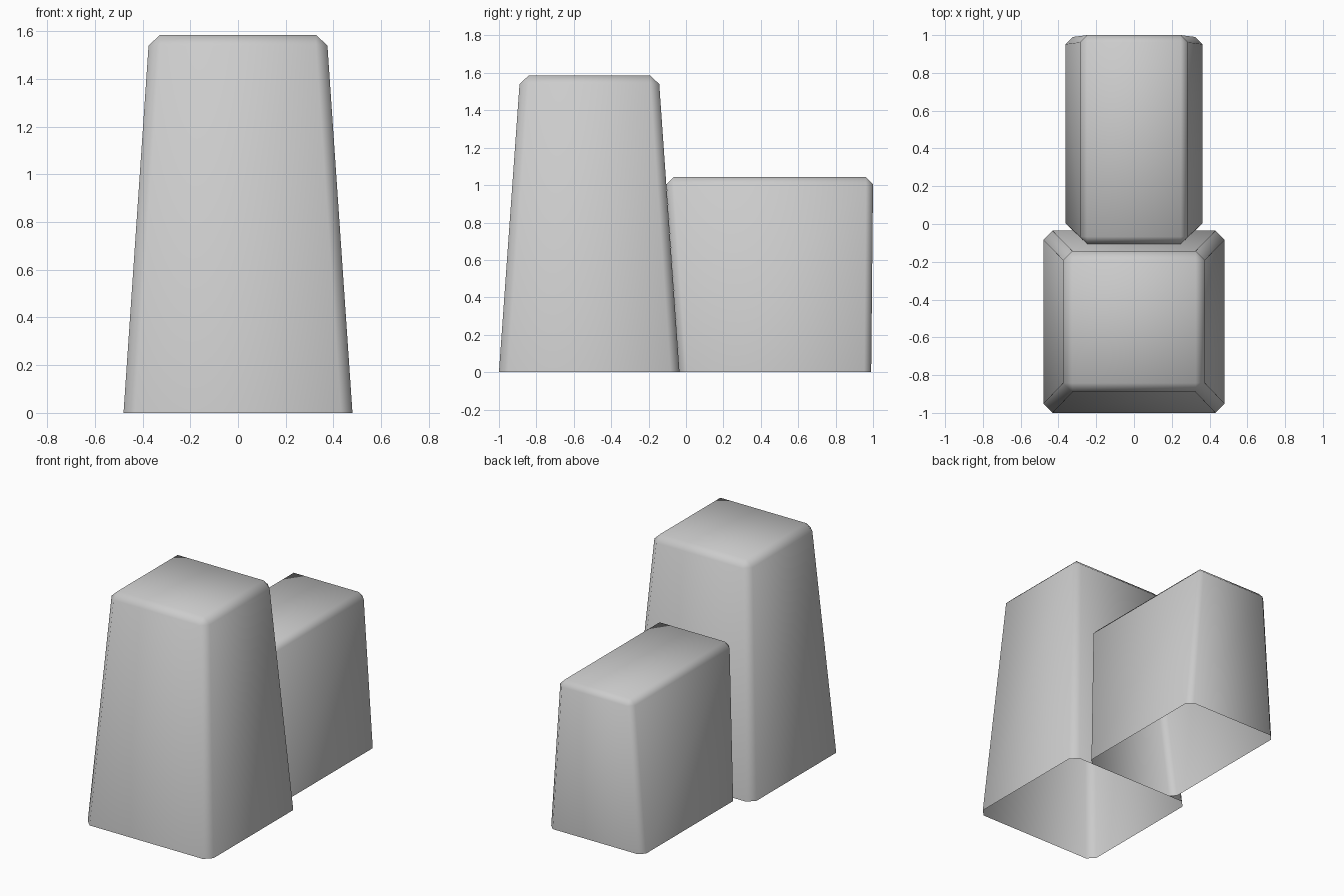
import bpy
import bmesh

cube = bpy.data.objects.get("Cube")
if cube:
    bpy.data.objects.remove(cube, do_unlink=True)

grey = bpy.data.materials.new("plain grey")
grey.use_nodes = True
grey.diffuse_color = (0.6, 0.6, 0.6, 1)
grey.node_tree.nodes["Principled BSDF"].inputs["Base Color"].default_value = (0.6, 0.6, 0.6, 1)


def ring(bm, half_x, y0, y1, z, cut):
    """Rectangle with chamfered corners, counter-clockwise from above."""
    x = half_x
    points = [(cut - x, y0), (x - cut, y0), (x, y0 + cut), (x, y1 - cut),
              (x - cut, y1), (cut - x, y1), (-x, y1 - cut), (-x, y0 + cut)]
    return [bm.verts.new((px, py, z)) for px, py in points]


def tapered_block(name, base, shoulder, height, cut):
    """Open-bottomed tapered block with chamfered upright and top edges.
    base and shoulder: half width, front y, back y, z."""
    bm = bmesh.new()
    low = ring(bm, *base, cut)
    high = ring(bm, *shoulder, cut)
    x, y0, y1, _ = shoulder
    x, y0, y1 = x - cut, y0 + cut, y1 - cut
    cap = [bm.verts.new((px, py, height))
           for px, py in ((-x, y0), (x, y0), (x, y1), (-x, y1))]
    bm.faces.new(cap)
    # Walls and upright chamfers
    for i in range(8):
        j = (i + 1) % 8
        bm.faces.new((low[i], low[j], high[j], high[i]))
    # Top chamfers and corner triangles
    for i in range(4):
        j = (i + 1) % 4
        bm.faces.new((high[2 * i], high[2 * i + 1], cap[j], cap[i]))
        bm.faces.new((high[2 * i + 1], high[(2 * i + 2) % 8], cap[j]))
    for face in bm.faces:
        face.smooth = True
    mesh = bpy.data.meshes.new(name)
    bm.to_mesh(mesh)
    bm.free()
    mesh.materials.append(grey)
    obj = bpy.data.objects.new(name, mesh)
    bpy.context.collection.objects.link(obj)
    return obj


# Tall front block and lower rear block
tapered_block("front_tower", (0.48, -1, -0.035, 0), (0.375, -0.89, -0.143, 1.54), 1.585, 0.048)
tapered_block("rear_block", (0.362, -0.035, 0.99, 0), (0.286, -0.105, 1.0, 1.005), 1.043, 0.038)
